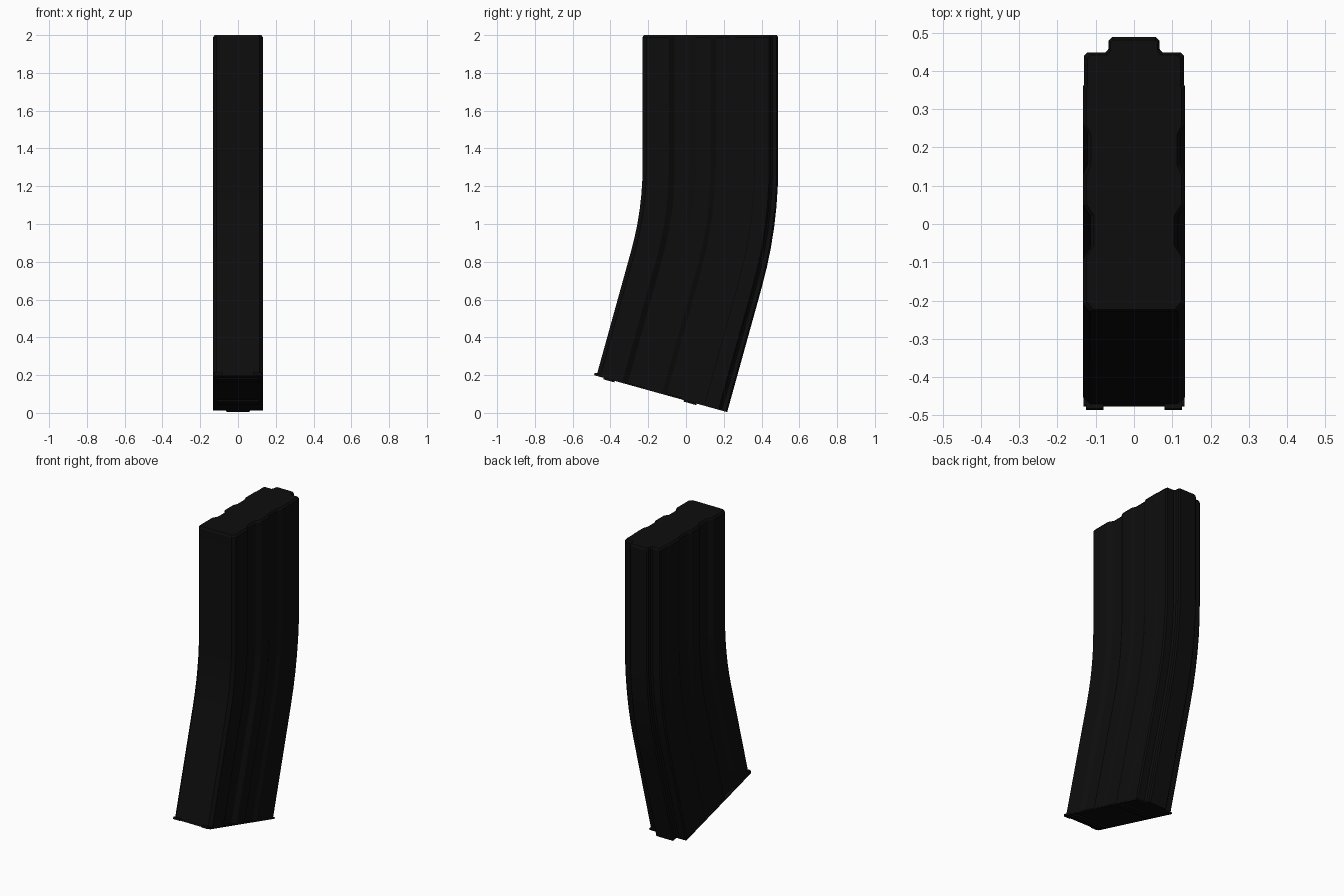
import bpy, bmesh, math
from mathutils import Vector, Matrix

if "Cube" in bpy.data.objects:
    bpy.data.objects.remove(bpy.data.objects["Cube"])

black = bpy.data.materials.new("matte black")
black.diffuse_color = (0.004, 0.004, 0.004, 1)
black.use_nodes = True
black.node_tree.nodes["Principled BSDF"].inputs["Base Color"].default_value = black.diffuse_color

BEND = math.radians(15.5)      # total forward lean of the lower half
FRONT, BACK = -0.23, 0.488     # section limits at the top
Z_BEND, RADIUS = 1.30, 1.65    # where the curve starts, radius at front wall
STRAIGHT = 0.682               # straight run below the curve


def frame(angle, run=0.0):
    """Map section coordinates (x, y, 0) onto the bent centre path."""
    pivot = Vector((0, FRONT - RADIUS, Z_BEND))
    turn = Matrix.Rotation(-angle, 4, 'X')
    return (Matrix.Translation(pivot) @ turn
            @ Matrix.Translation(-pivot + Vector((0, 0, Z_BEND - run))))


# Half cross-section: front corner, two side grooves, narrow rear spine
half = [(0.115, FRONT), (0.133, FRONT + 0.02),
        (0.133, -0.09), (0.113, -0.06), (0.113, 0.02), (0.133, 0.05),
        (0.133, 0.13), (0.121, 0.155), (0.121, 0.235), (0.133, 0.26),
        (0.133, 0.36), (0.130, 0.365), (0.130, 0.44), (0.122, 0.448),
        (0.075, 0.448), (0.066, 0.458), (0.066, 0.48), (0.058, BACK)]
section = half + [(-x, y) for x, y in reversed(half)]


def finish(name, bm):
    bmesh.ops.recalc_face_normals(bm, faces=bm.faces)
    mesh = bpy.data.meshes.new(name)
    bm.to_mesh(mesh)
    bm.free()
    mesh.materials.append(black)
    obj = bpy.data.objects.new(name, mesh)
    bpy.context.collection.objects.link(obj)
    return obj


# Curved body lofted through the stations
bm = bmesh.new()
top = Matrix.Translation((0, 0, 2.0))
mid = Vector((0, (FRONT + BACK) / 2, 0))
shrink = (Matrix.Translation(mid) @ Matrix.Diagonal((0.93, 0.98, 1, 1))
          @ Matrix.Translation(-mid))
stations = [top @ shrink, Matrix.Translation((0, 0, 1.988))]
stations += [frame(BEND * i / 6) for i in range(7)]
stations.append(frame(BEND, STRAIGHT))
rings = [[bm.verts.new(m @ Vector((x, y, 0))) for x, y in section]
         for m in stations]
n = len(section)
for a, b in zip(rings, rings[1:]):
    for i in range(n):
        j = (i + 1) % n
        bm.faces.new((a[i], a[j], b[j], b[i]))
bm.faces.new(rings[0])
bm.faces.new(rings[-1])
body = finish("magazine_body", bm)
bpy.context.view_layer.objects.active = body
body.select_set(True)
bpy.ops.object.shade_smooth_by_angle(angle=math.radians(12))


def base_part(name, x0, x1, y0, y1, d0, d1):
    """Box in the tilted frame of the floor, d measured down the body."""
    bm = bmesh.new()
    bmesh.ops.create_cube(bm, size=1)
    size = Matrix.Diagonal((x1 - x0, y1 - y0, d1 - d0, 1))
    place = Matrix.Translation(((x0 + x1) / 2, (y0 + y1) / 2, -(d0 + d1) / 2))
    bmesh.ops.transform(bm, matrix=frame(BEND) @ place @ size, verts=bm.verts)
    return finish(name, bm)


# Floor plate, front lip tabs and raised ribs under the floor
L = STRAIGHT
base_part("floor_plate", -0.132, 0.132, FRONT - 0.003, 0.455, L - 0.003, L + 0.006)
base_part("floor_plate_spine", -0.06, 0.06, 0.45, BACK, L - 0.003, L + 0.006)
for side, s in (("left", -1), ("right", 1)):
    xs = sorted((s * 0.08, s * 0.125))
    base_part("front_tab_" + side, *xs, FRONT - 0.013, FRONT + 0.02, L - 0.008, L + 0.006)
base_part("floor_rib_front", -0.11, 0.11, -0.19, -0.13, L, L + 0.014)
base_part("floor_rib_rear", -0.11, 0.11, 0.25, 0.32, L, L + 0.014)
